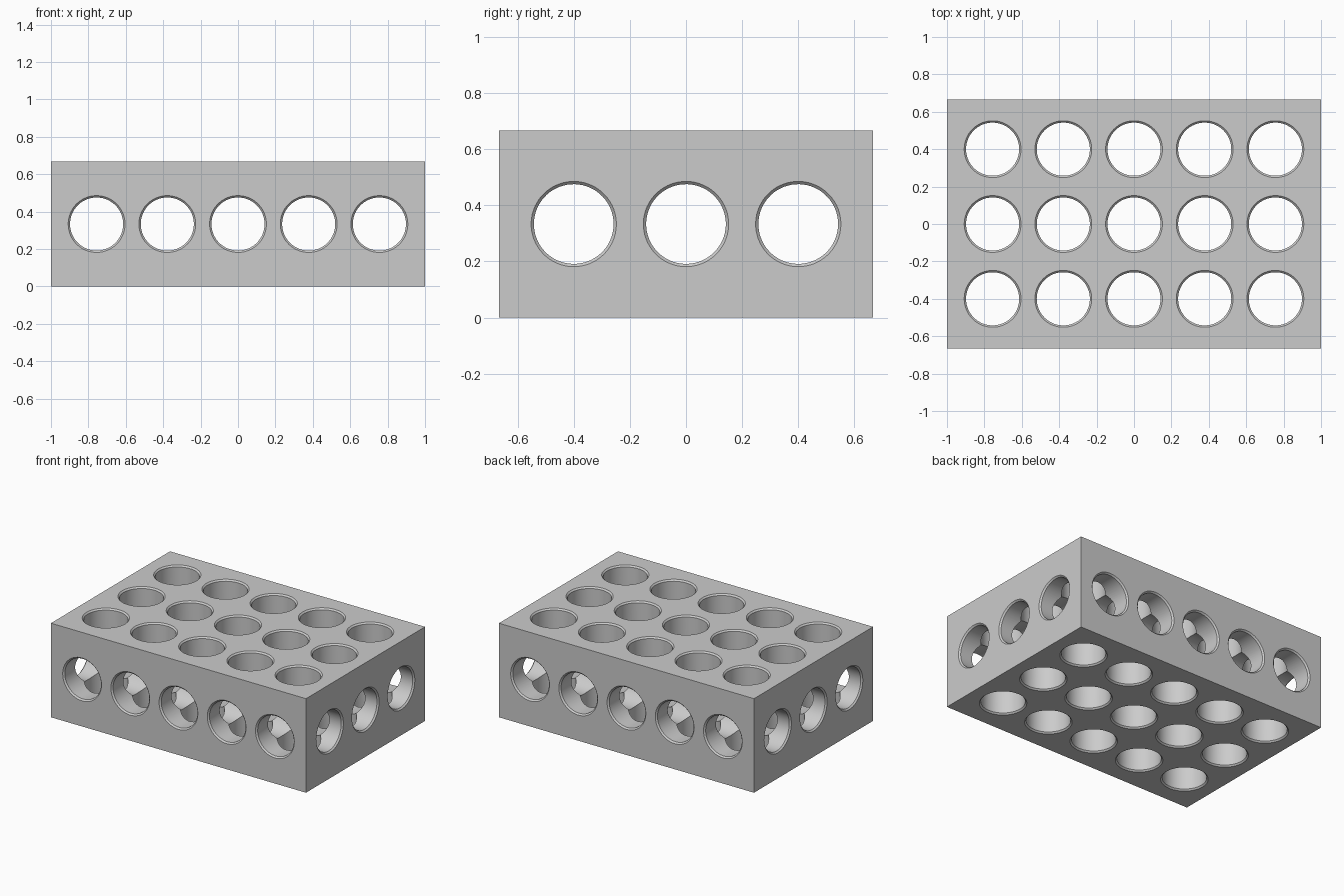
import bpy
import bmesh
import math
from mathutils import Matrix, Vector

cube = bpy.data.objects.get("Cube")
if cube:
    bpy.data.objects.remove(cube, do_unlink=True)

SIZE = Vector((2.0, 4 / 3, 2 / 3))
BORE, CHAMFER, OVER, SIDES = 0.142, 0.01, 0.02, 64
XS = [i * 0.378 for i in range(-2, 3)]
YS = [i * 0.4 for i in range(-1, 2)]
MID = SIZE.z / 2

grey = bpy.data.materials.new("plain grey")
grey.use_nodes = True
grey.diffuse_color = (0.6, 0.6, 0.6, 1)
grey.node_tree.nodes["Principled BSDF"].inputs["Base Color"].default_value = (0.6, 0.6, 0.6, 1)


def make_object(name, bm):
    bmesh.ops.recalc_face_normals(bm, faces=bm.faces)
    mesh = bpy.data.meshes.new(name)
    bm.to_mesh(mesh)
    bm.free()
    mesh.materials.append(grey)
    obj = bpy.data.objects.new(name, mesh)
    bpy.context.collection.objects.link(obj)
    return obj


def add_drill(bm, centre, rotation, half, phase):
    """Through hole whose two ends flare into a chamfer."""
    end, flare = half + OVER, BORE + CHAMFER + OVER
    profile = [(-end, flare), (CHAMFER - half, BORE), (half - CHAMFER, BORE), (end, flare)]
    rings = []
    for height, radius in profile:
        ring = []
        for i in range(SIDES):
            a = math.tau * (i + phase) / SIDES
            p = rotation @ Vector((radius * math.cos(a), radius * math.sin(a), height))
            ring.append(bm.verts.new(p + centre))
        rings.append(ring)
    for low, high in zip(rings, rings[1:]):
        for i in range(SIDES):
            j = (i + 1) % SIDES
            bm.faces.new((low[i], low[j], high[j], high[i]))
    bm.faces.new(rings[0][::-1])
    bm.faces.new(rings[-1])


# Solid block
bm = bmesh.new()
bmesh.ops.create_cube(bm, size=1)
bmesh.ops.scale(bm, vec=SIZE, verts=bm.verts)
bmesh.ops.translate(bm, vec=(0, 0, MID), verts=bm.verts)
block = make_object("drilled_block", bm)

# Rows of holes along each axis
quarter = math.pi / 2
hole_sets = [
    ("vertical_drills", [Vector((x, y, MID)) for x in XS for y in YS],
     Matrix.Identity(3), SIZE.z / 2, 0.0),
    ("front_drills", [Vector((x, 0, MID)) for x in XS],
     Matrix.Rotation(quarter, 3, 'X'), SIZE.y / 2, 0.3),
    ("side_drills", [Vector((0, y, MID)) for y in YS],
     Matrix.Rotation(quarter, 3, 'Y'), SIZE.x / 2, 0.6),
]

bpy.ops.object.select_all(action='DESELECT')
bpy.context.view_layer.objects.active = block
block.select_set(True)
for name, centres, rotation, half, phase in hole_sets:
    bm = bmesh.new()
    for centre in centres:
        add_drill(bm, centre, rotation, half, phase)
    cutter = make_object(name, bm)
    cutter.hide_render = True
    mod = block.modifiers.new(name, 'BOOLEAN')
    mod.operation = 'DIFFERENCE'
    mod.solver = 'EXACT'
    mod.object = cutter
    bpy.ops.object.modifier_apply(modifier=mod.name)
    bpy.data.objects.remove(cutter, do_unlink=True)

bpy.ops.object.shade_smooth_by_angle(angle=math.radians(30))
